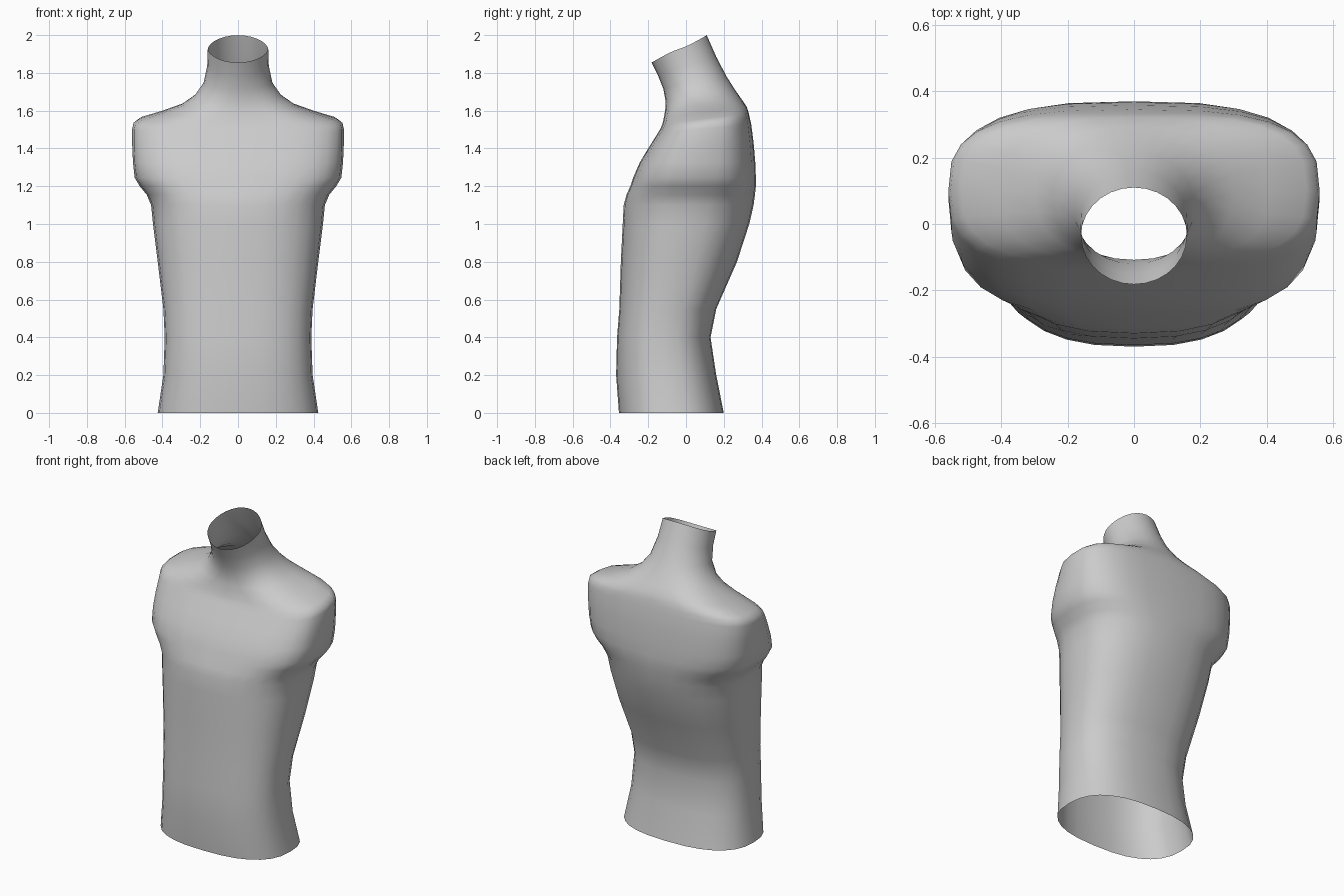
import bpy, bmesh, math

if "Cube" in bpy.data.objects:
    bpy.data.objects.remove(bpy.data.objects["Cube"])

SEG = 28
# Level body rings: height, half width, front y, back y
BODY = [
    (0, .425, -.355, .20),
    (.2, .395, -.37, .16),
    (.4, .388, -.365, .13),
    (.55, .395, -.353, .16),
    (.8, .425, -.345, .27),
    (1.0, .45, -.335, .335),
    (1.1, .46, -.33, .358),
    (1.155, .483, -.315, .365),
    (1.2, .52, -.295, .37),
    (1.245, .547, -.28, .37),
    (1.325, .556, -.245, .367),
]
# Shoulder and neck rings: height, half width, front y, back y, rise to the back
SHOULDER = [
    (1.415, .56, -.20, .358, .03),
    (1.505, .56, -.15, .345, .05),
    (1.535, .553, -.135, .337, .06),
    (1.558, .52, -.125, .332, .06),
    (1.592, .41, -.117, .322, .055),
    (1.632, .30, -.11, .295, .055),
    (1.68, .23, -.108, .26, .06),
    (1.748, .182, -.12, .215, .065),
    (1.838, .163, -.15, .16, .095),
    (1.927, .16, -.182, .11, .145),
]


def spow(v, e):
    return math.copysign(abs(v) ** e, v)


def ring(bm, z, w, front, back, rise=0):
    """Tilted superellipse: round at the neck, squarer at the shoulders."""
    n = min(2 + (w - .16) * 2.5, 2.5 + max(0, z - 1.1) * 3)
    verts = []
    for i in range(SEG):
        a = 2 * math.pi * i / SEG
        u, v = spow(math.cos(a), 2 / n), spow(math.sin(a), 2 / n)
        y = (front + back) / 2 + v * (back - front) / 2
        verts.append(bm.verts.new((w * u, y, z + spow(v, 1.2) * rise / 2)))
    return verts


# Torso shell, open at the waist and neck
bm = bmesh.new()
loops = [ring(bm, *r) for r in BODY + SHOULDER]
for lo, hi in zip(loops, loops[1:]):
    for i in range(SEG):
        j = (i + 1) % SEG
        bm.faces.new((lo[i], lo[j], hi[j], hi[i]))
mesh = bpy.data.meshes.new("torso")
bm.to_mesh(mesh)
bm.free()
torso = bpy.data.objects.new("torso", mesh)
bpy.context.collection.objects.link(torso)
mesh.polygons.foreach_set("use_smooth", [True] * len(mesh.polygons))
